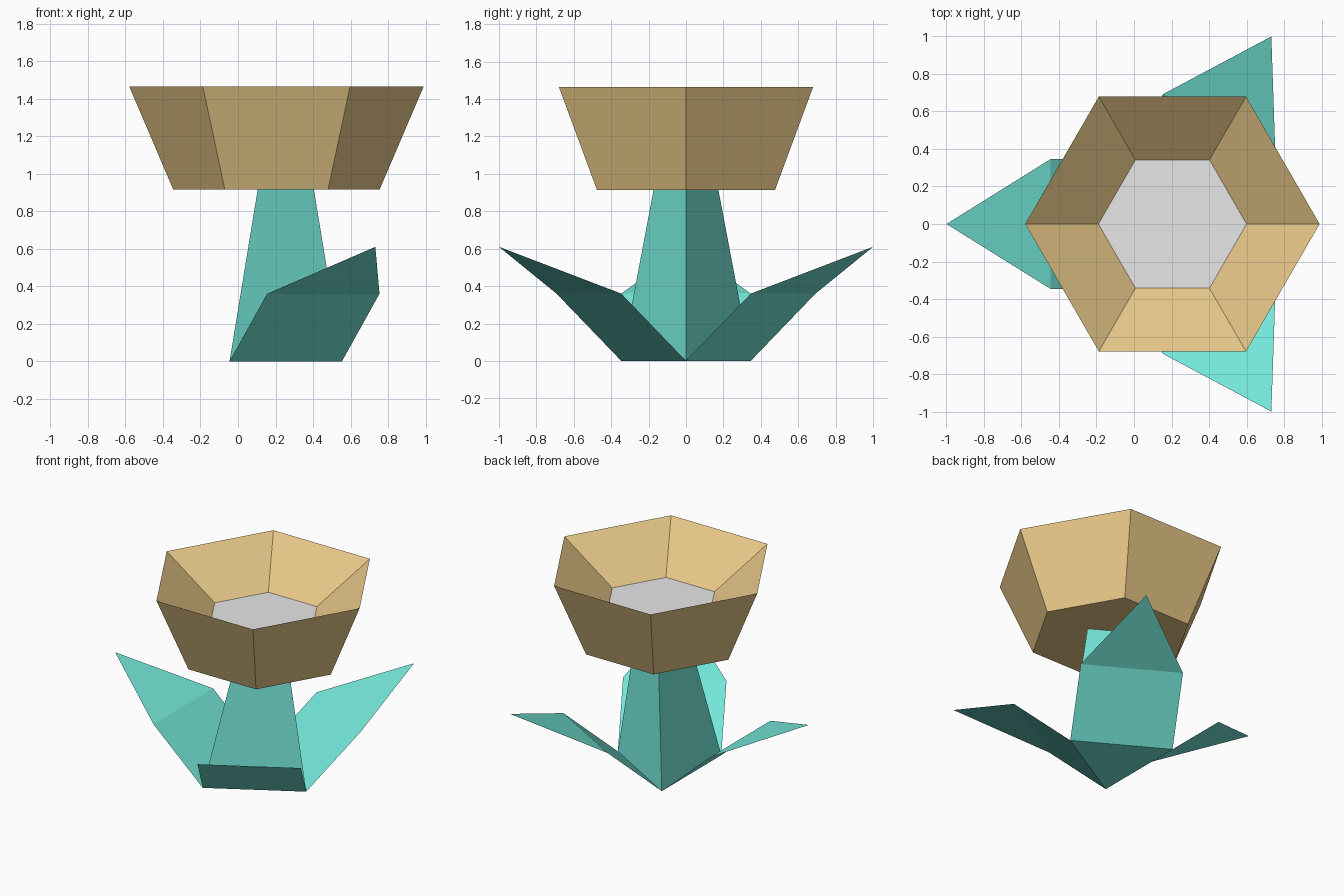
import bpy, bmesh, math
from mathutils import Matrix, Vector

if "Cube" in bpy.data.objects:
    bpy.data.objects.remove(bpy.data.objects["Cube"])


def material(name, rgb):
    m = bpy.data.materials.new(name)
    m.diffuse_color = (*rgb, 1)
    m.use_nodes = True
    m.node_tree.nodes["Principled BSDF"].inputs["Base Color"].default_value = m.diffuse_color
    return m


TEAL = material("leaf teal", (0.175, 0.8, 0.69))
TAN = material("petal tan", (0.8, 0.571, 0.245))
GREY = material("centre grey", (0.8, 0.8, 0.8))


def finish(name, bm, *mats):
    me = bpy.data.meshes.new(name)
    bm.to_mesh(me)
    bm.free()
    for m in mats:
        me.materials.append(m)
    ob = bpy.data.objects.new(name, me)
    bpy.context.collection.objects.link(ob)
    return ob


def loft(sides, rings):
    """Closed solid through polygon rings given as (centre x, radius, z)."""
    bm = bmesh.new()
    loops = []
    for cx, r, z in rings:
        angles = [2 * math.pi * i / sides for i in range(sides)]
        loops.append([bm.verts.new((cx + r * math.cos(a), r * math.sin(a), z)) for a in angles])
    for a, b in zip(loops, loops[1:]):
        for i in range(sides):
            j = (i + 1) % sides
            bm.faces.new((a[i], a[j], b[j], b[i]))
    bm.faces.new(loops[0][::-1])
    bm.faces.new(loops[-1])
    return bm


BASE_X, CUP_X = 0.155, 0.205

# Three-sided stem, tapering and leaning slightly to the cup
finish("stem", loft(3, [(BASE_X, 0.4, 0), (CUP_X, 0.2, 0.915)]), TEAL)

# Six-sided flower cup with a sunken grey centre
bm = loft(6, [(CUP_X, 0.55, 0.915), (CUP_X, 0.785, 1.465), (CUP_X, 0.395, 1.19)])
bm.normal_update()
for f in bm.faces:
    f.material_index = 1 if f.normal.z > 0.99 else 0
finish("flower_cup", bm, TAN, GREY)

# Three thin folded leaves growing from the stem's base edges
for k in range(3):
    bm = bmesh.new()
    w = 0.346
    turn = Matrix.Rotation(math.radians(60 + 120 * k), 3, 'Z')
    pts = [(0.2, -w, 0), (0.6, -w, 0.36), (0.6, w, 0.36), (0.2, w, 0), (1.155, 0, 0.61)]
    v = [bm.verts.new(turn @ Vector(p) + Vector((BASE_X, 0, 0))) for p in pts]
    bm.faces.new(v[:4])
    bm.faces.new((v[1], v[4], v[2]))
    finish(f"leaf_{k + 1}", bm, TEAL)
